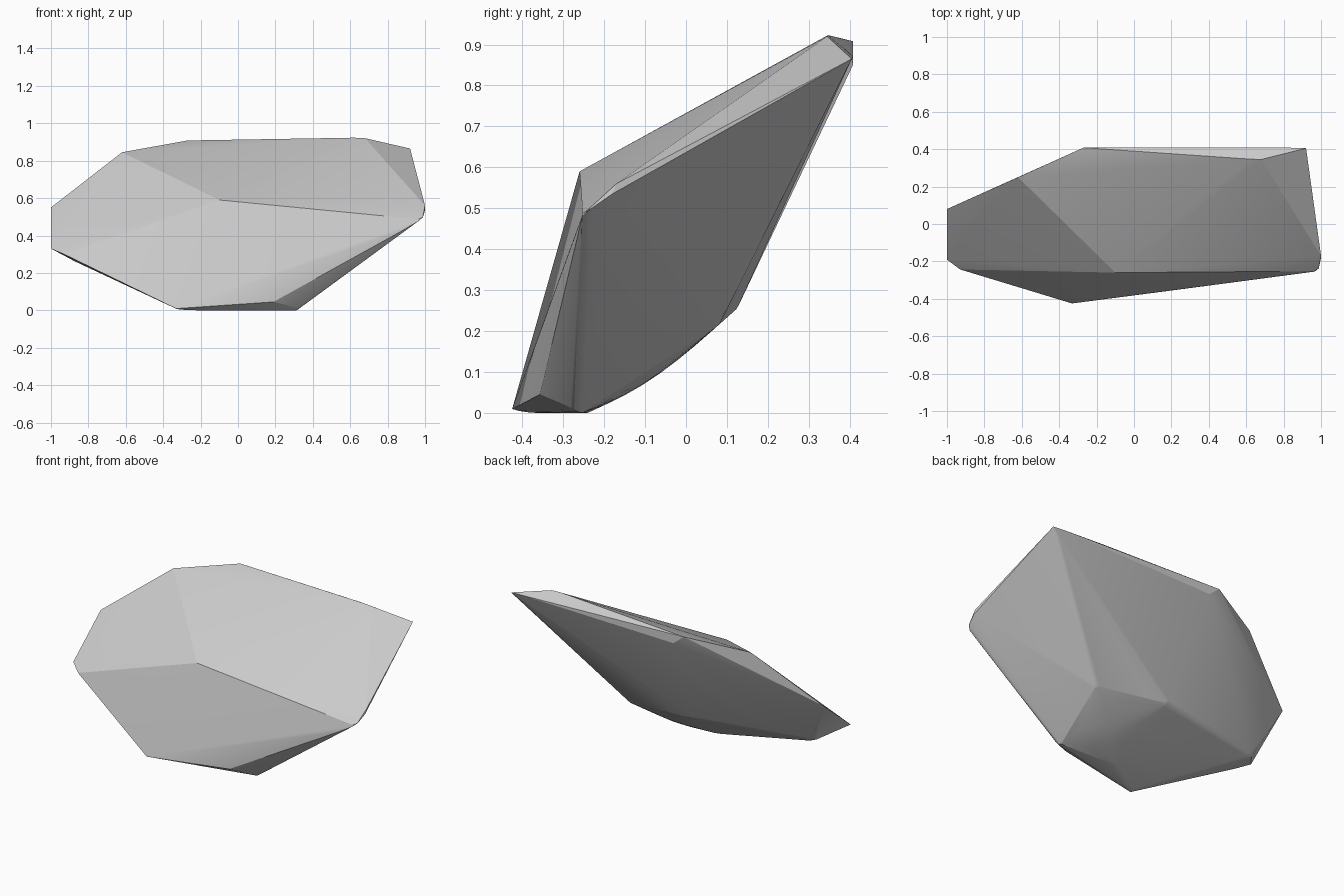
import bpy, bmesh, math
from mathutils import Vector

if "Cube" in bpy.data.objects:
    bpy.data.objects.remove(bpy.data.objects["Cube"])


def skin(bm):
    """Wrap the points in a convex skin and drop what lies inside."""
    hull = bmesh.ops.convex_hull(bm, input=bm.verts[:])
    inner = {e for e in hull["geom_interior"] + hull["geom_unused"]
             if isinstance(e, bmesh.types.BMVert)}
    bmesh.ops.delete(bm, geom=list(inner), context="VERTS")
    bmesh.ops.recalc_face_normals(bm, faces=bm.faces[:])
    bm.normal_update()


# Main corners of the faceted stone
corners = [
    (-0.10, -0.26, 0.59),                                               # front ridge peak
    (0.68, 0.345, 0.92), (0.62, 0.347, 0.923), (0.53, 0.357, 0.92),     # top crest
    (0.92, 0.405, 0.865), (0.83, 0.408, 0.87),                          # back right
    (-0.27, 0.408, 0.908), (-0.20, 0.408, 0.85), (-0.62, 0.25, 0.845),  # back left
    (-1.0, 0.08, 0.55), (-1.0, -0.19, 0.33), (-0.93, -0.243, 0.30),     # left end
    (-0.86, -0.02, 0.255),                                              # left underside
    (-0.32, -0.408, 0.0), (0.19, -0.357, 0.045),                        # front foot
    (1.0, -0.17, 0.56), (1.0, -0.18, 0.535), (0.985, -0.252, 0.485),    # right end
]

# Softly worn underside patch: a bulged grid between four corners
a, b = Vector((0.325, -0.27, 0)), Vector((-0.05, -0.24, 0))
c, d = Vector((0.34, 0.08, 0.215)), Vector((-0.138, 0.125, 0.255))
bulge = Vector((0, 0.6, -0.8)) * 0.025
N = 8
worn = []
for i in range(N + 1):
    for j in range(N + 1):
        u, v = i / N, j / N
        p = a.lerp(b, u).lerp(c.lerp(d, u), v)
        p += bulge * abs(math.sin(math.pi * u)) ** 0.7 * math.sin(math.pi * v ** 0.8)
        p.z = max(p.z, 0)
        worn.append(p)

bm = bmesh.new()
for p in corners + worn:
    bm.verts.new(p)
skin(bm)

# Round the long underside ridges a little, then wrap again
ridges = [e for e in bm.edges
          if e.calc_length() > 0.3 and e.calc_face_angle(0) > math.radians(20)
          and all(f.normal.z < -0.2 for f in e.link_faces)]
bmesh.ops.bevel(bm, geom=ridges, offset=0.02, segments=3, profile=0.5,
                affect="EDGES", clamp_overlap=False)
bmesh.ops.delete(bm, geom=bm.edges[:] + bm.faces[:], context="EDGES_FACES")
if not bm.verts:
    for p in corners + worn:
        bm.verts.new(p)
for p in corners[:12]:
    bm.verts.new(p)
bmesh.ops.remove_doubles(bm, verts=bm.verts[:], dist=0.001)
skin(bm)

mesh = bpy.data.meshes.new("rock")
bm.to_mesh(mesh)
bm.free()
rock = bpy.data.objects.new("rock", mesh)
bpy.context.collection.objects.link(rock)
bpy.context.view_layer.objects.active = rock
rock.select_set(True)
bpy.ops.object.shade_smooth_by_angle(angle=math.radians(15))
